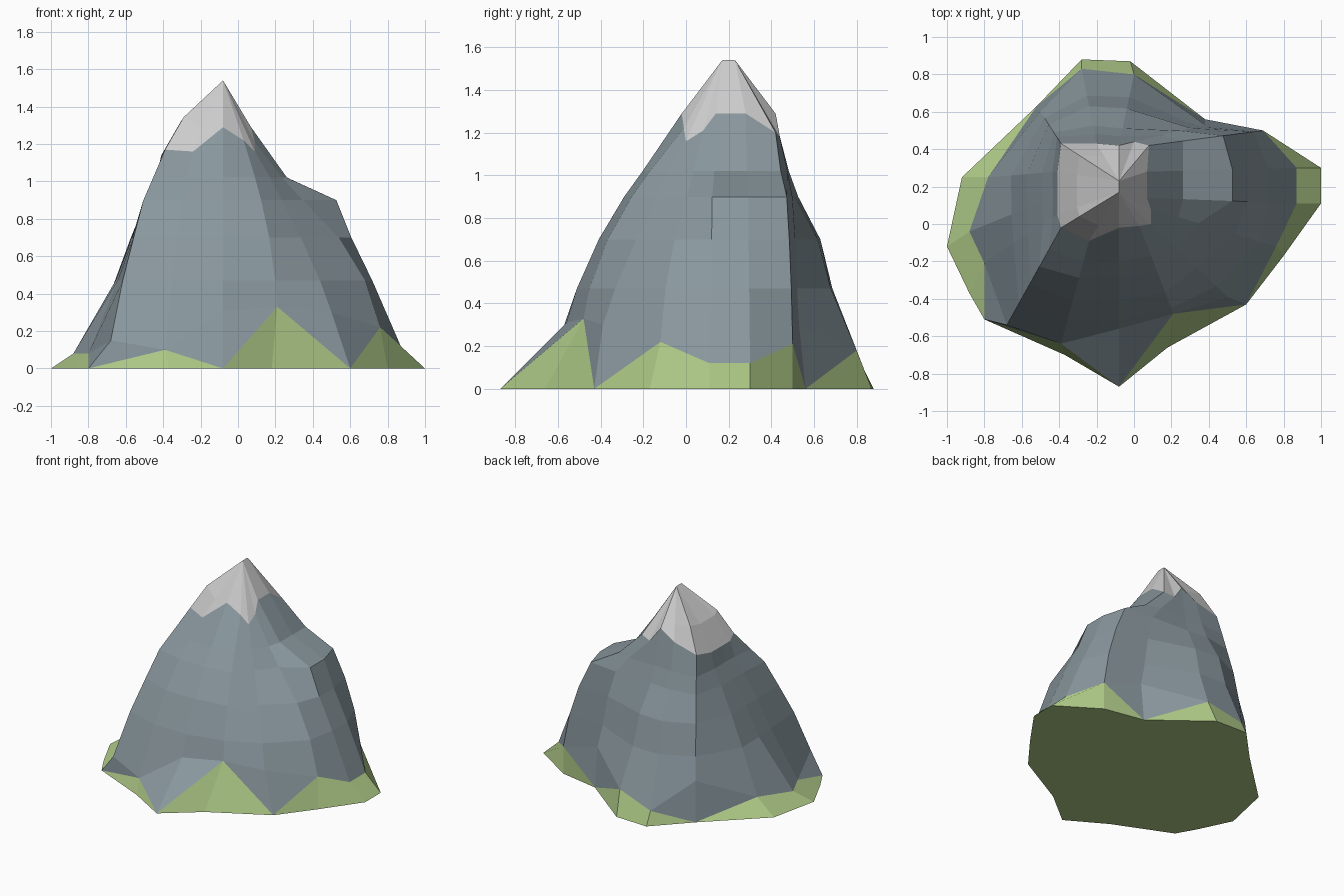
import bpy, bmesh
from mathutils import Vector

if "Cube" in bpy.data.objects:
    bpy.data.objects.remove(bpy.data.objects["Cube"])

# Each column climbs one spur of the mountain, counter-clockwise from the front:
# ground x,y | foot x,y,z
FEET = [
    (-.08, -.87, -.08, -.56, .31), (.18, -.66, .21, -.48, .33),
    (.60, -.43, .50, -.39, .30), (.80, -.17, .76, -.12, .22),
    (1.0, .11, .87, .11, .12), (1.0, .30, .87, .30, .12),
    (.69, .50, .69, .50, .21), (.38, .56, .38, .53, .30),
    (-.02, .87, 0, .80, .18), (-.28, .88, -.28, .83, .10),
    (-.52, .63, -.50, .60, .30), (-.92, .25, -.78, .25, .12),
    (-1.0, -.12, -.88, -.04, .08), (-.88, -.37, -.80, -.21, .08),
    (-.80, -.51, -.68, -.54, .15), (-.37, -.70, -.39, -.64, .10)]
# Snow line around the summit
SNOW = [
    (-.08, -.02, 1.29), (.03, -.01, 1.22), (.09, 0, 1.16), (.09, .08, 1.21),
    (.07, .14, 1.29), (.07, .28, 1.29), (.08, .42, 1.20), (0, .44, 1.18),
    (-.08, .42, 1.29), (-.20, .43, 1.22), (-.39, .43, 1.17), (-.41, .28, 1.14),
    (-.41, .15, 1.14), (-.41, .05, 1.14), (-.39, -.02, 1.17), (-.24, -.09, 1.16)]
# Rock contours: height, then how far each column has moved from foot to snow line
CONTOURS = {
    .47: (.09, .06, .15, .12, .19, .19, .08, .10, .32, .36, .20, .33, .48, .40, .22, .24),
    .70: (.28, .24, .40, .33, .33, .33, .20, .20, .48, .50, .40, .56, .66, .60, .42, .42),
    .90: (.50, .48, .65, .62, .43, .43, .35, .35, .76, .76, .65, .78, .83, .80, .60, .64),
    1.02: (.66, .66, .80, .78, .76, .76, .70, .60, .87, .87, .80, .93, .95, .93, .78, .80)}
ROCKY = {0, 2, 7, 10, 14}          # columns where bare rock reaches the ground
GRASS_I, ROCK_I, SNOW_I = 0, 1, 2


def material(name, rgb):
    m = bpy.data.materials.new(name)
    m.diffuse_color = (*rgb, 1)
    m.use_nodes = True
    m.node_tree.nodes["Principled BSDF"].inputs["Base Color"].default_value = m.diffuse_color
    return m


bm = bmesh.new()


def ring(points):
    return [bm.verts.new(p) for p in points]


def face(verts, mat):
    bm.faces.new(verts).material_index = mat


def pairs():
    n = len(FEET)
    return ((i, (i + 1) % n) for i in range(n))


def skin(low, high, mat):
    for i, j in pairs():
        face((low[i], low[j], high[j], high[i]), mat)


foot_pts = [Vector(f[2:]) for f in FEET]
snow_pts = [Vector(s) for s in SNOW]

# Grass skirt with rock tongues running down between the tufts
ground = ring((f[0], f[1], 0) for f in FEET)
foot = ring(foot_pts)
face(ground[::-1], GRASS_I)
for i, j in pairs():
    if i in ROCKY:
        face((ground[i], ground[j], foot[j]), GRASS_I)
        face((ground[i], foot[j], foot[i]), ROCK_I)
    elif j in ROCKY:
        face((ground[i], ground[j], foot[i]), GRASS_I)
        face((ground[j], foot[j], foot[i]), ROCK_I)
    else:
        face((ground[i], ground[j], foot[j], foot[i]), GRASS_I)

# Rock body with the ledge on the right
below = foot
for z, steps in CONTOURS.items():
    level = []
    for a, b, t in zip(foot_pts, snow_pts, steps):
        p = a.lerp(b, t)
        level.append((p.x, p.y, z))
    above = ring(level)
    skin(below, above, ROCK_I)
    below = above
snow_line = ring(snow_pts)
skin(below, snow_line, ROCK_I)

# Snow cap with a left shoulder, closing in a short crest
crest_pts = [Vector((-.08, .17 if s.y < .2 else .23, 1.54)) for s in snow_pts]
shoulder = ring(s.lerp(c, .32) + Vector((0, 0, .055 if s.x < -.3 else 0))
                for s, c in zip(snow_pts, crest_pts))
skin(snow_line, shoulder, SNOW_I)
skin(shoulder, ring(crest_pts), SNOW_I)

bmesh.ops.remove_doubles(bm, verts=bm.verts, dist=.001)
bmesh.ops.recalc_face_normals(bm, faces=bm.faces)
mesh = bpy.data.meshes.new("mountain")
bm.to_mesh(mesh)
bm.free()
mesh.materials.append(material("grass", (.42, .58, .24)))
mesh.materials.append(material("rock", (.25, .31, .34)))
mesh.materials.append(material("snow", (.56, .55, .55)))
bpy.context.collection.objects.link(bpy.data.objects.new("mountain", mesh))
